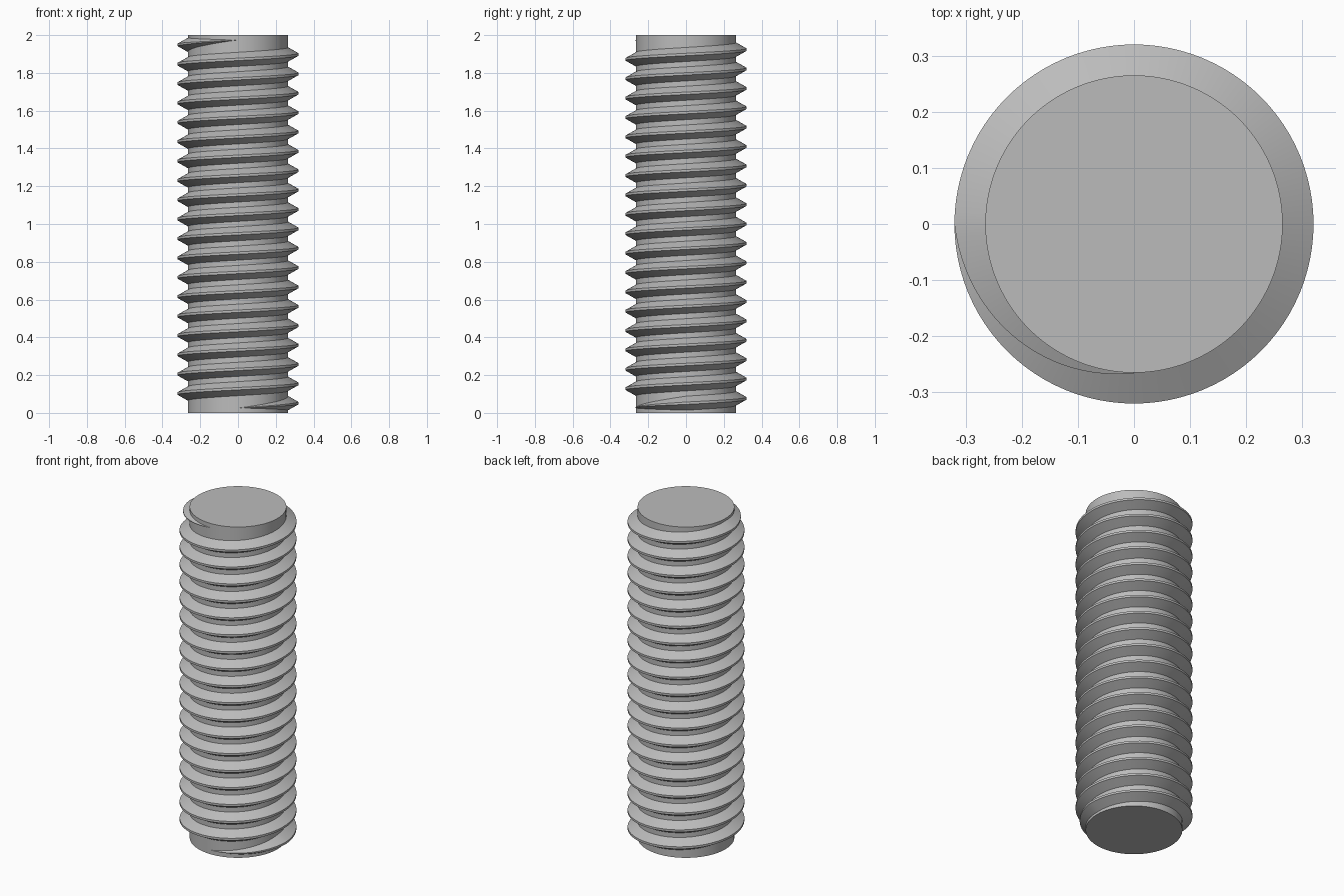
import bpy, bmesh, math

cube = bpy.data.objects.get("Cube")
if cube:
    bpy.data.objects.remove(cube, do_unlink=True)

LENGTH, CORE_R, CREST_R = 2.0, 0.265, 0.32
TURNS, STEPS = 19, 96              # whole turns, segments per turn
PITCH = LENGTH / (TURNS + 0.5)
START_Z = PITCH / 4
ROOT_HALF, CREST_HALF = PITCH * 3 / 8, PITCH / 16

steel = bpy.data.materials.new("grey_steel")
steel.use_nodes = True
GREY = (0.5, 0.5, 0.5, 1)
steel.diffuse_color = GREY
steel.node_tree.nodes["Principled BSDF"].inputs["Base Color"].default_value = GREY


def finish(bm, name):
    bmesh.ops.recalc_face_normals(bm, faces=bm.faces)
    mesh = bpy.data.meshes.new(name)
    bm.to_mesh(mesh)
    bm.free()
    mesh.materials.append(steel)
    obj = bpy.data.objects.new(name, mesh)
    bpy.context.collection.objects.link(obj)
    bpy.ops.object.select_all(action="DESELECT")
    obj.select_set(True)
    bpy.context.view_layer.objects.active = obj
    bpy.ops.object.shade_smooth_by_angle(angle=math.radians(25))


# Core rod
bm = bmesh.new()
bmesh.ops.create_cone(bm, cap_ends=True, segments=STEPS, radius1=CORE_R,
                      radius2=CORE_R, depth=LENGTH)
bmesh.ops.translate(bm, verts=bm.verts, vec=(0, 0, LENGTH / 2))
finish(bm, "core_rod")

# Helical thread: trapezoid section, tapering over a quarter turn at both ends
bm = bmesh.new()
rings = []
total = TURNS * STEPS
for i in range(total + 1):
    angle = -math.pi / 2 + math.tau * i / STEPS
    z = START_Z + PITCH * i / STEPS
    scale = max(0.03, min(1, i / (STEPS / 4), (total - i) / (STEPS / 4)))
    inner = CORE_R - 0.002
    outer = CORE_R + (CREST_R - CORE_R) * scale
    section = [(inner, -ROOT_HALF), (outer, -CREST_HALF),
               (outer, CREST_HALF), (inner, ROOT_HALF)]
    rings.append([bm.verts.new((r * math.cos(angle), r * math.sin(angle),
                                z + h * scale)) for r, h in section])
for a, b in zip(rings, rings[1:]):
    for k in range(4):
        n = (k + 1) % 4
        bm.faces.new((a[k], a[n], b[n], b[k]))
bm.faces.new(rings[0])
bm.faces.new(rings[-1])
finish(bm, "helical_thread")
